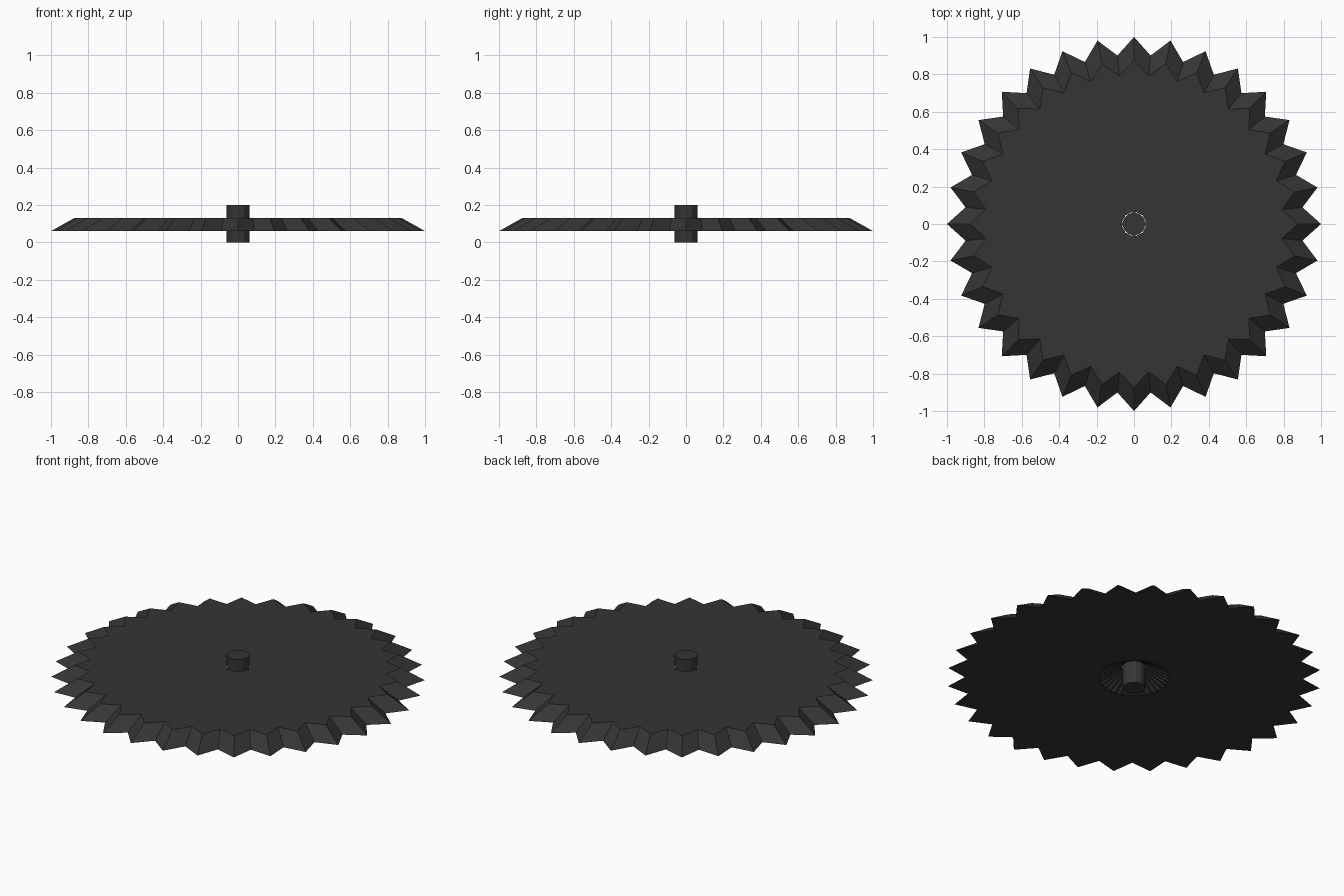
import bpy, bmesh
from math import sin, cos, pi

if "Cube" in bpy.data.objects:
    bpy.data.objects.remove(bpy.data.objects["Cube"])

TEETH = 32
mat = bpy.data.materials.new("dark_metal")
mat.diffuse_color = (0.035, 0.035, 0.035, 1)
mat.use_nodes = True
mat.node_tree.nodes["Principled BSDF"].inputs["Base Color"].default_value = mat.diffuse_color


def finish(bm, name):
    bmesh.ops.recalc_face_normals(bm, faces=bm.faces[:])
    me = bpy.data.meshes.new(name)
    bm.to_mesh(me)
    bm.free()
    me.materials.append(mat)
    ob = bpy.data.objects.new(name, me)
    bpy.context.collection.objects.link(ob)
    return ob


def zigzag(bm, tip, valley, z):
    """Ring of vertices alternating between two radii."""
    n = TEETH * 2
    return [bm.verts.new(((valley if i % 2 else tip) * cos(2 * pi * i / n),
                          (valley if i % 2 else tip) * sin(2 * pi * i / n), z))
            for i in range(n)]


# Bevel gear plate: outer bottom, outer top, bore top, bore bottom rings
bm = bmesh.new()
rings = [zigzag(bm, 1.0, 0.905, 0.06), zigzag(bm, 0.875, 0.795, 0.13),
         zigzag(bm, 0.066, 0.061, 0.13), zigzag(bm, 0.195, 0.18, 0.06)]
for k in range(4):
    a, b = rings[k], rings[(k + 1) % 4]
    for i in range(len(a)):
        j = (i + 1) % len(a)
        bm.faces.new((a[i], a[j], b[j], b[i]))
finish(bm, "gear_plate")

# Central axle
bm = bmesh.new()
bmesh.ops.create_cone(bm, cap_ends=True, segments=12, radius1=0.062,
                      radius2=0.062, depth=0.2)
bmesh.ops.translate(bm, verts=bm.verts[:], vec=(0, 0, 0.1))
finish(bm, "axle")
